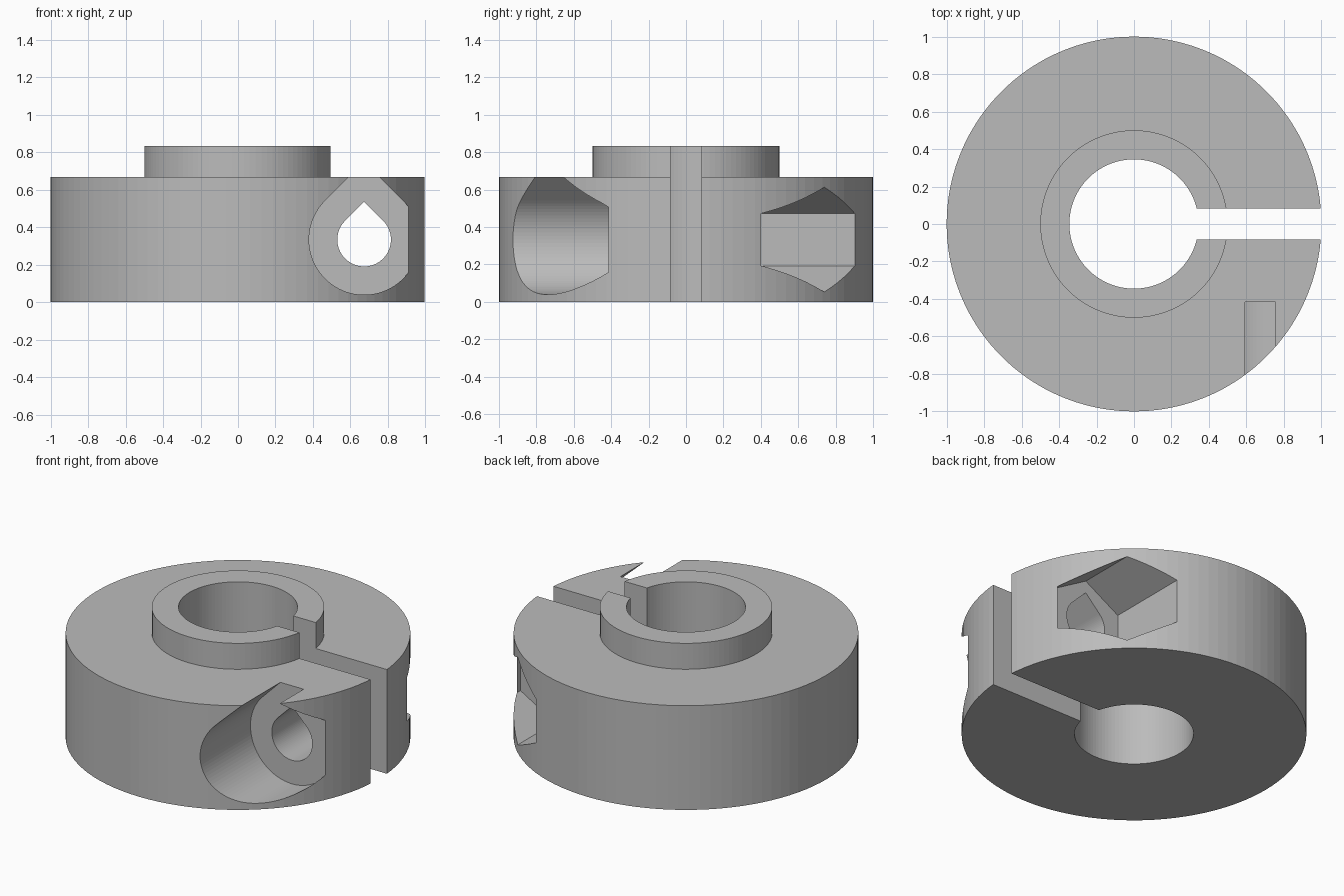
import bpy
import bmesh
from math import cos, sin, pi, radians
from mathutils import Matrix, Vector

SEGMENTS = 100
BOLT_X, BOLT_Z = 0.673, 0.333

cube = bpy.data.objects.get("Cube")
if cube:
    bpy.data.objects.remove(cube, do_unlink=True)

grey = bpy.data.materials.new("plain grey")
grey.use_nodes = True
colour = (0.5, 0.5, 0.5, 1)
grey.diffuse_color = colour
grey.node_tree.nodes["Principled BSDF"].inputs["Base Color"].default_value = colour


def add_object(name, bm):
    bmesh.ops.recalc_face_normals(bm, faces=bm.faces)
    mesh = bpy.data.meshes.new(name)
    bm.to_mesh(mesh)
    bm.free()
    mesh.materials.append(grey)
    obj = bpy.data.objects.new(name, mesh)
    bpy.context.collection.objects.link(obj)
    return obj


def lathe(name, profile):
    """Turn a closed (radius, height) profile around z."""
    bm = bmesh.new()
    verts = [bm.verts.new((r, 0, z)) for r, z in profile]
    edges = [bm.edges.new((a, b)) for a, b in zip(verts, verts[1:] + verts[:1])]
    bmesh.ops.spin(bm, geom=verts + edges, axis=(0, 0, 1), cent=(0, 0, 0),
                   angle=2 * pi, steps=SEGMENTS, use_merge=True)
    bmesh.ops.remove_doubles(bm, verts=bm.verts, dist=0.0001)
    return add_object(name, bm)


def prism(name, outline, y0, y1):
    """Extrude an outline, centred on the bolt axis, along y."""
    bm = bmesh.new()
    face = bm.faces.new([bm.verts.new((BOLT_X + x, y0, BOLT_Z + z)) for x, z in outline])
    moved = bmesh.ops.extrude_face_region(bm, geom=[face])["geom"]
    bmesh.ops.translate(bm, vec=Vector((0, y1 - y0, 0)),
                        verts=[v for v in moved if isinstance(v, bmesh.types.BMVert)])
    return add_object(name, bm)


def teardrop(radius):
    """Circle with a 45 degree pointed roof."""
    steps = 72
    arc = [radians(135 + 270 * i / steps) for i in range(steps + 1)]
    return [(radius * cos(a), radius * sin(a)) for a in arc] + [(0, radius * 2 ** 0.5)]


def hexagon(radius):
    return [(radius * sin(i * pi / 3), radius * cos(i * pi / 3)) for i in range(6)]


def box(name, low, high):
    bm = bmesh.new()
    low, high = Vector(low), Vector(high)
    place = Matrix.Translation((low + high) / 2) @ Matrix.Diagonal((*(high - low), 1))
    bmesh.ops.create_cube(bm, size=1, matrix=place)
    return add_object(name, bm)


# Ring body with raised hub and central bore
collar = lathe("clamp_collar", [(0.345, 0), (1, 0), (1, 0.667), (0.5, 0.667),
                                (0.5, 0.833), (0.345, 0.833)])

# Clamp slot, bolt hole, bolt head recess and nut pocket
cutters = [
    box("slot_cutter", (0, -0.083, -0.2), (1.2, 0.083, 1)),
    prism("bolt_head_cutter", teardrop(0.294), -1.2, -0.415),
    prism("nut_cutter", hexagon(0.28), 0.367, 1.2),
    prism("bolt_hole_cutter", teardrop(0.143), -0.6, 0.6),
]
bpy.context.view_layer.objects.active = collar
for cutter in cutters:
    cutter.hide_render = True
    cut = collar.modifiers.new(cutter.name, "BOOLEAN")
    cut.operation = "DIFFERENCE"
    cut.solver = "EXACT"
    cut.object = cutter
    bpy.ops.object.modifier_apply(modifier=cut.name)
    bpy.data.objects.remove(cutter, do_unlink=True)
